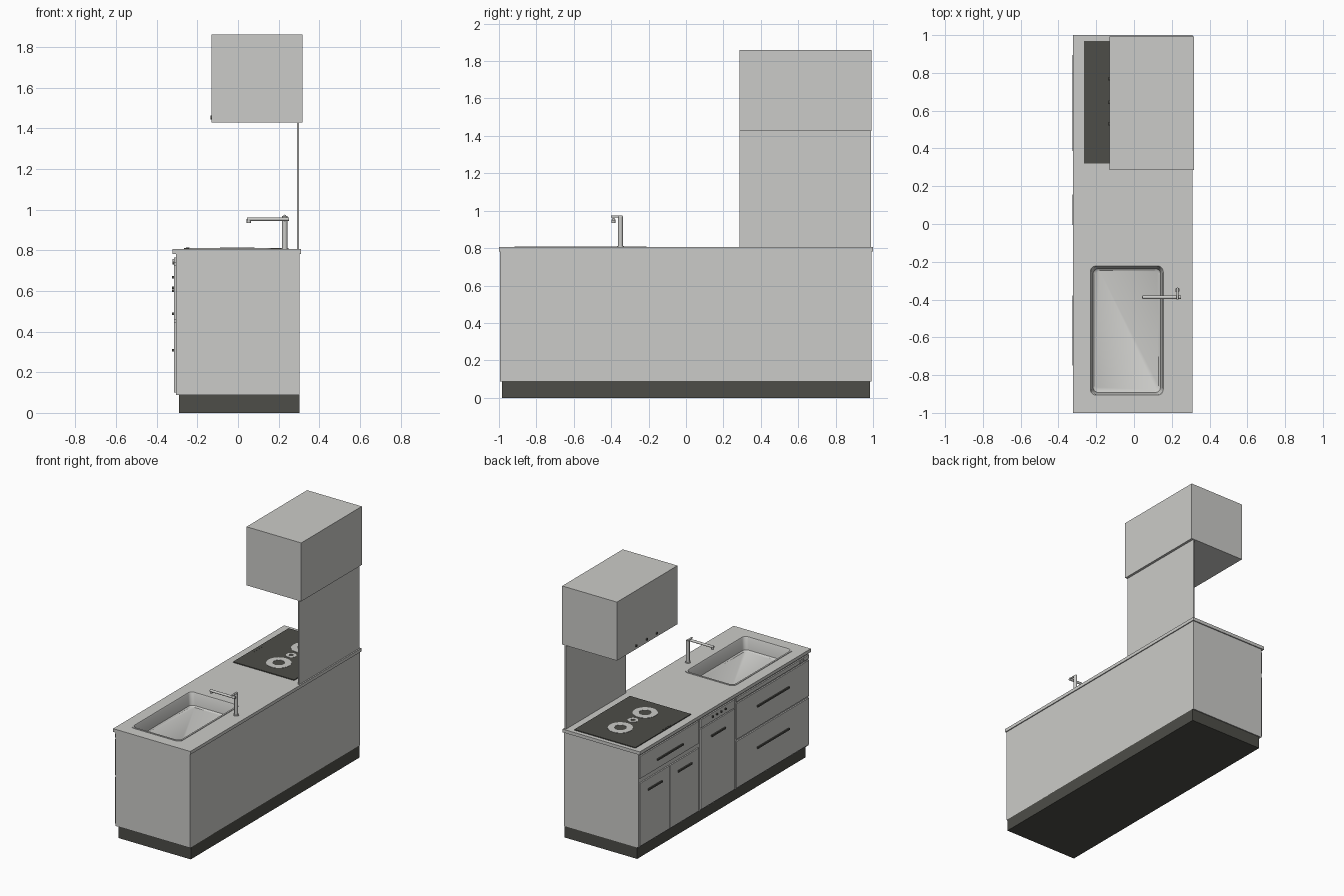
import bpy, bmesh, math
from mathutils import Matrix, Vector

if "Cube" in bpy.data.objects:
    bpy.data.objects.remove(bpy.data.objects["Cube"])


def material(name, rgb):
    m = bpy.data.materials.new(name)
    m.diffuse_color = (*rgb, 1)
    m.use_nodes = True
    m.node_tree.nodes["Principled BSDF"].inputs["Base Color"].default_value = m.diffuse_color
    return m


GREY = material("light_grey", (0.60, 0.60, 0.58))
DARK = material("dark_charcoal", (0.075, 0.075, 0.065))


def finish(name, bm, mat, smooth=False):
    bmesh.ops.recalc_face_normals(bm, faces=bm.faces)
    me = bpy.data.meshes.new(name)
    bm.to_mesh(me)
    bm.free()
    ob = bpy.data.objects.new(name, me)
    bpy.context.collection.objects.link(ob)
    me.materials.append(mat)
    if smooth:
        bpy.context.view_layer.objects.active = ob
        ob.select_set(True)
        bpy.ops.object.shade_smooth_by_angle(angle=math.radians(35))
        ob.select_set(False)
    return ob


def box(name, x, y, z, mat=GREY):
    """Box from (min, max) ranges."""
    bm = bmesh.new()
    size = [r[1] - r[0] for r in (x, y, z)]
    mid = [(r[1] + r[0]) / 2 for r in (x, y, z)]
    bmesh.ops.create_cube(bm, size=1, matrix=Matrix.Translation(mid) @ Matrix.Diagonal((*size, 1)))
    return finish(name, bm, mat)


def rod(name, a, b, r, mat=GREY, sides=20):
    """Cylinder from point a to point b."""
    a, b = Vector(a), Vector(b)
    d = b - a
    bm = bmesh.new()
    mat4 = Matrix.Translation((a + b) / 2) @ d.to_track_quat('Z', 'Y').to_matrix().to_4x4()
    bmesh.ops.create_cone(bm, cap_ends=True, segments=sides, radius1=r, radius2=r,
                          depth=d.length, matrix=mat4)
    return finish(name, bm, mat, True)


def rounded_rect(x, y, z, r, n=6):
    pts = []
    corners = ((x[1] - r, y[1] - r), (x[0] + r, y[1] - r), (x[0] + r, y[0] + r), (x[1] - r, y[0] + r))
    for q, (cx, cy) in enumerate(corners):
        for i in range(n + 1):
            t = math.pi / 2 * (q + i / n)
            pts.append((cx + r * math.cos(t), cy + r * math.sin(t), z))
    return pts


def loft(name, loops, mat, cap_first=False, cap_last=True, smooth=True):
    bm = bmesh.new()
    rings = [[bm.verts.new(p) for p in lp] for lp in loops]
    n = len(rings[0])
    for lo, hi in zip(rings, rings[1:]):
        for i in range(n):
            bm.faces.new((lo[i], lo[(i + 1) % n], hi[(i + 1) % n], hi[i]))
    if cap_first:
        bm.faces.new(rings[0])
    if cap_last:
        bm.faces.new(rings[-1])
    return finish(name, bm, mat, smooth)


def annulus(name, x, y, z, r_in, r_out, n=40):
    def circle(r, h):
        return [(x + r * math.cos(2 * math.pi * i / n), y + r * math.sin(2 * math.pi * i / n), h) for i in range(n)]
    loft(name, [circle(r_out, z), circle(r_out, z + .003), circle(r_in, z + .003), circle(r_in, z)],
         GREY, cap_last=False)


# Plinth, cabinet body, worktop
box("plinth", (-.29, .303), (-.985, .985), (0, .09), DARK)
body = box("cabinet_body", (-.305, .303), (-.994, .992), (.088, .782))
top = box("worktop", (-.322, .31), (-1, 1), (.782, .806))

# Hole for the sink
SX, SY = (-.243, .167), (-.918, -.210)


def inset(r, d):
    return (r[0] + d, r[1] - d)


cutter = loft("sink_cutter", [rounded_rect(inset(SX, .006), inset(SY, .006), z, .03) for z in (.69, .85)],
              GREY, cap_first=True, smooth=False)
for ob in (body, top):
    mod = ob.modifiers.new("sink_hole", 'BOOLEAN')
    mod.object = cutter
    mod.solver = 'EXACT'
    bpy.context.view_layer.objects.active = ob
    bpy.ops.object.modifier_apply(modifier=mod.name)
bpy.data.objects.remove(cutter)

# Sink: raised rim, sloping walls, flat floor
profile = ((0, .805, .034), (0, .810, .034), (.012, .810, .03), (.016, .802, .03),
           (.026, .72, .03), (.036, .712, .025))
loft("sink", [rounded_rect(inset(SX, d), inset(SY, d), z, r) for d, z, r in profile], GREY)

# Tap: post, side lever, swivel arm and nozzle
rod("tap_base", (.23, -.35, .805), (.23, -.35, .811), .019)
rod("tap_post", (.23, -.35, .805), (.23, -.35, .968), .013)
rod("tap_lever", (.23, -.34, .969), (.23, -.40, .969), .006)
rod("tap_arm", (.045, -.388, .953), (.25, -.388, .953), .009)
rod("tap_nozzle", (.053, -.388, .935), (.053, -.388, .953), .010)

# Cooktop with burner rings and control strip
box("cooktop", (-.265, .235), (.32, .97), (.805, .812), DARK)
for i, (y, r_in, r_out) in enumerate(((.772, .042, .085), (.481, .042, .085), (.626, .017, .036))):
    annulus(f"burner_ring_{i}", -.003, y, .811, r_in, r_out)
box("cooktop_controls", (-.255, -.238), (.53, .64), (.811, .813), DARK)

# Back panel and hood with its three knobs
box("splashback", (.29, .300), (.287, .99), (.805, 1.43))
box("hood", (-.13, .318), (.285, .993), (1.427, 1.86))
for i, y in enumerate((.77, .645, .53)):
    rod(f"hood_knob_{i}", (-.128, y, 1.453), (-.136, y, 1.453), .009, DARK)

# Cabinet fronts: name, y range, z range, handle height and length
FRONTS = (
    ("left_drawer", (.295, .985), (.60, .765), .667, .30),
    ("left_door", (.645, .985), (.10, .565), .487, .16),
    ("centre_door", (.295, .637), (.10, .565), .487, .16),
    ("dishwasher_door", (-.125, .275), (.10, .695), .60, .16),
    ("dishwasher_panel", (-.125, .275), (.703, .765), None, 0),
    ("upper_wide_drawer", (-.985, -.143), (.46, .724), .615, .37),
    ("lower_wide_drawer", (-.985, -.143), (.10, .445), .308, .37),
    ("right_top_rail", (-.985, -.143), (.737, .765), None, 0),
)
for name, y, z, hz, length in FRONTS:
    box(name, (-.315, -.304), y, z)
    if hz:
        c = (y[0] + y[1]) / 2
        box(name + "_handle", (-.325, -.314), (c - length / 2, c + length / 2), (hz - .006, hz + .006), DARK)

# Dishwasher buttons and the small switch on the right
for i in range(4):
    rod(f"dishwasher_button_{i}", (-.313, .14 - i * .05, .737), (-.322, .14 - i * .05, .737), .008, DARK)
box("side_switch", (-.321, -.313), (-.92, -.88), (.742, .758))
